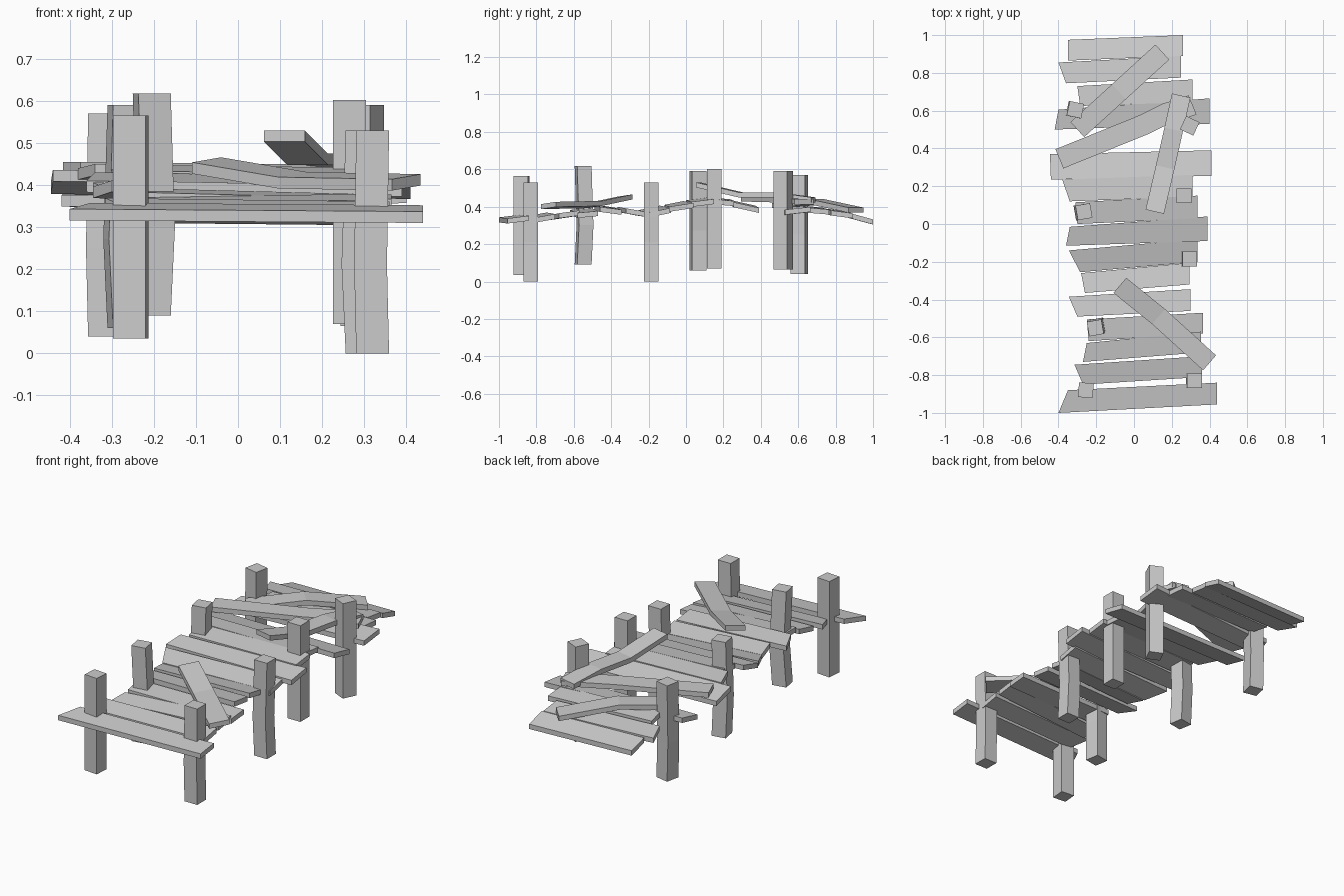
import bpy, bmesh
from math import sin, cos, radians
from mathutils import Vector


def loft(name, rings):
    """Closed bar skinned through a series of four-cornered rings."""
    bm = bmesh.new()
    vs = [[bm.verts.new(p) for p in r] for r in rings]
    for a, b in zip(vs, vs[1:]):
        for i in range(4):
            j = (i + 1) % 4
            bm.faces.new((a[i], a[j], b[j], b[i]))
    bm.faces.new(vs[0][::-1])
    bm.faces.new(vs[-1])
    bmesh.ops.recalc_face_normals(bm, faces=bm.faces)
    me = bpy.data.meshes.new(name)
    bm.to_mesh(me)
    bm.free()
    ob = bpy.data.objects.new(name, me)
    bpy.context.collection.objects.link(ob)


def deck_plank(name, lx1, ly1, lx2, ly2, rx, ry1, ry2, zf, zb, roll, t=0.027):
    # left end may be cut at a slant, front and back edges have own height
    def ring(x1, y1, x2, y2, dz):
        return [(x1, y1, zf + dz), (x2, y2, zb + dz),
                (x2, y2, zb + dz - t), (x1, y1, zf + dz - t)]
    loft(name, [ring(lx1, ly1, lx2, ly2, roll), ring(rx, ry1, rx, ry2, -roll)])


def loose_plank(name, pts, w=0.105, t=0.027, tilt=0.0):
    pts = [Vector(p) for p in pts]
    d = pts[-1] - pts[0]
    side = Vector((-d.y, d.x, 0)).normalized() * w / 2
    side.z = tilt
    down = Vector((0, 0, -t))
    loft(name, [[p - side, p + side, p + side + down, p - side + down] for p in pts])


def post(name, x, y, z0, z1, rot, bend=(0, 0), w=0.078):
    rings = []
    for f, k in ((0, 0.0), (0.4, 1.0), (0.62, 0.6), (1, 0)):
        ring = []
        for i in range(4):
            a = radians(rot + 45 + 90 * i)
            r = w * 0.7071
            ring.append((x + bend[0] * k + r * cos(a), y + bend[1] * k + r * sin(a),
                         z0 + (z1 - z0) * f))
        rings.append(ring)
    loft(name, rings)


# Walkway boards, front to back
boards = [
    (-.40, -1.0, -.35, -.88, .44, -.955, -.84, .34, .355, .003),
    (-.27, -.85, -.315, -.745, .36, -.81, -.70, .345, .365, .004),
    (-.27, -.73, -.25, -.63, .355, -.68, -.57, .36, .375, -.005),
    (-.24, -.62, -.25, -.505, .365, -.58, -.47, .375, .385, .008),
    (-.30, -.49, -.345, -.385, .30, -.46, -.345, .405, .39, .006),
    (-.26, -.365, -.28, -.26, .295, -.32, -.205, .395, .375, .004),
    (-.285, -.255, -.345, -.14, .335, -.20, -.08, .375, .40, .006),
    (-.36, -.115, -.34, -.015, .39, -.09, .04, .405, .425, .005),
    (-.30, 0, -.31, .115, .335, .03, .15, .43, .445, .004),
    (-.34, .12, -.38, .235, .31, .145, .26, .445, .435, .005),
    (-.44, .235, -.445, .37, .41, .255, .39, .43, .40, .006),
    (-.42, .50, -.40, .605, .40, .53, .665, .38, .395, -.004),
    (-.285, .625, -.30, .73, .31, .645, .765, .40, .39, .005),
    (-.36, .745, -.40, .855, .25, .775, .89, .385, .37, .005),
    (-.35, .865, -.35, .975, .26, .89, 1.0, .365, .335, .003),
]
for i, b in enumerate(boards):
    deck_plank(f"walkway_board_{i + 1}", *b)

# Loose boards lying across the walkway
loose_plank("loose_board_long", [(-.395, .345, .455), (.05, .525, .45), (.17, .585, .45), (.31, .63, .44)], .11)
loose_plank("loose_board_back", [(-.30, .50, .42), (-.08, .70, .44), (.15, .91, .395)], .108)
loose_plank("loose_board_raised", [(.11, .065, .53), (.165, .30, .475), (.21, .50, .475), (.25, .68, .45)], .10)
loose_plank("loose_board_front", [(-.075, -.325, .46), (.13, -.49, .425), (.40, -.735, .42)], .105, tilt=.006)

# Support posts
posts = [
    (-.255, -.88, .035, .565, -5, (0, 0)),
    (.32, -.83, 0, .53, 0, (-.005, 0)),
    (-.205, -.55, .09, .618, 10, (.01, .01)),
    (.295, -.185, 0, .53, 0, (-.01, 0)),
    (-.265, .065, .06, .59, 10, (-.01, 0)),
    (.265, .15, .07, .602, 0, (0, 0)),
    (-.31, .605, .04, .57, -12, (-.005, 0)),
    (.295, .52, .065, .59, -25, (0, 0)),
]
for i, p in enumerate(posts):
    post(f"support_post_{i + 1}", *p)
